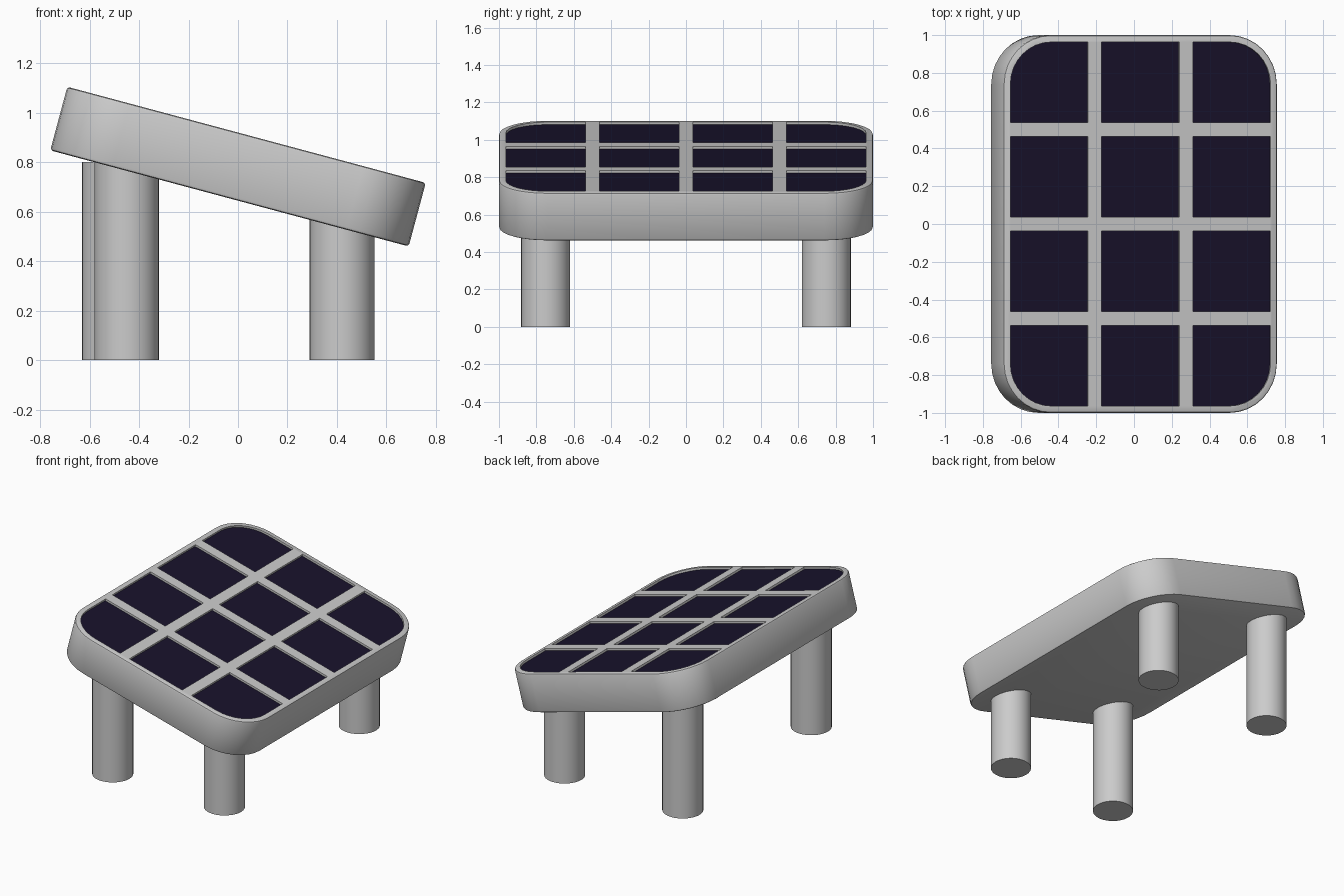
import bpy, bmesh, math

if "Cube" in bpy.data.objects:
    bpy.data.objects.remove(bpy.data.objects["Cube"])

TILT = math.radians(15)
CENTRE = (0, 0, 0.782)
HX, HY, HZ = 0.75, 1.0, 0.133     # half sizes of the slab
R = 0.26                          # slab corner radius
RIM, BAR, DEPTH = 0.037, 0.075, 0.015


def outline(x0, x1, y0, y1, radii, seg=8):
    """Rectangle outline with one radius per corner, counter-clockwise from x1,y1."""
    pts = []
    corners = [(x1, y1, -1, -1), (x0, y1, 1, -1), (x0, y0, 1, 1), (x1, y0, -1, 1)]
    for i, ((cx, cy, sx, sy), r) in enumerate(zip(corners, radii)):
        if r == 0:
            pts.append((cx, cy))
            continue
        for k in range(seg + 1):
            a = math.pi / 2 * (i + k / seg)
            pts.append((cx + sx * r + r * math.cos(a), cy + sy * r + r * math.sin(a)))
    return pts


def add_prism(bm, pts, z0, z1):
    face = bm.faces.new([bm.verts.new((x, y, z0)) for x, y in pts])
    ext = bmesh.ops.extrude_face_region(bm, geom=[face])
    verts = [g for g in ext["geom"] if isinstance(g, bmesh.types.BMVert)]
    bmesh.ops.translate(bm, verts=verts, vec=(0, 0, z1 - z0))


def tilted_object(name, bm):
    bmesh.ops.recalc_face_normals(bm, faces=bm.faces)
    me = bpy.data.meshes.new(name)
    bm.to_mesh(me)
    bm.free()
    ob = bpy.data.objects.new(name, me)
    ob.location = CENTRE
    ob.rotation_euler = (0, TILT, 0)
    bpy.context.collection.objects.link(ob)
    return ob


def smooth(ob):
    bpy.ops.object.select_all(action='DESELECT')
    ob.select_set(True)
    bpy.context.view_layer.objects.active = ob
    bpy.ops.object.shade_smooth_by_angle(angle=math.radians(30))


# Outlines of the 3 x 4 grid of cells, rounded at the slab corners
cells = []
xs = [-HX, -0.25, 0.25, HX]
ys = [-HY, -0.5, 0, 0.5, HY]
for i in range(3):
    for j in range(4):
        x0 = xs[i] + (RIM if i == 0 else BAR / 2)
        x1 = xs[i + 1] - (RIM if i == 2 else BAR / 2)
        y0 = ys[j] + (RIM if j == 0 else BAR / 2)
        y1 = ys[j + 1] - (RIM if j == 3 else BAR / 2)
        r = R - RIM
        radii = [r * (i == 2 and j == 3), r * (i == 0 and j == 3),
                 r * (i == 0 and j == 0), r * (i == 2 and j == 0)]
        cells.append(outline(x0, x1, y0, y1, radii))

# Tilted slab with softened rims
bm = bmesh.new()
add_prism(bm, outline(-HX, HX, -HY, HY, [R] * 4), -HZ, HZ)
bm.normal_update()
bmesh.ops.recalc_face_normals(bm, faces=bm.faces)
rims = [e for e in bm.edges if e.calc_face_angle() > 1]
bmesh.ops.bevel(bm, geom=rims, offset=0.012, segments=2, profile=0.5, affect='EDGES')
slab = tilted_object("panel_frame", bm)

# Cutter for the recessed pockets
bm = bmesh.new()
for pts in cells:
    add_prism(bm, pts, HZ - DEPTH, HZ + 0.05)
cutter = tilted_object("pocket_cutter", bm)
cutter.hide_render = True
cutter.display_type = 'WIRE'
mod = slab.modifiers.new("pockets", 'BOOLEAN')
mod.operation = 'DIFFERENCE'
mod.solver = 'EXACT'
mod.object = cutter
smooth(slab)

# Dark solar cells lying in the pockets
bm = bmesh.new()
for pts in cells:
    add_prism(bm, pts, HZ - DEPTH - 0.003, HZ - DEPTH + 0.001)
panel = tilted_object("solar_cells", bm)
mat = bpy.data.materials.new("dark_cell")
mat.diffuse_color = (0.009, 0.006, 0.024, 1)
mat.use_nodes = True
mat.node_tree.nodes["Principled BSDF"].inputs["Base Color"].default_value = mat.diffuse_color
panel.data.materials.append(mat)

# Four round legs, tall at the raised end
for name, x, y, h in [("tall_leg_front", -0.45, -0.75, 0.8),
                      ("tall_leg_back", -0.50, 0.75, 0.8),
                      ("short_leg_front", 0.42, -0.75, 0.6),
                      ("short_leg_back", 0.42, 0.75, 0.6)]:
    bpy.ops.mesh.primitive_cylinder_add(vertices=32, radius=0.131, depth=h,
                                        location=(x, y, h / 2))
    leg = bpy.context.object
    leg.name = name
    smooth(leg)

bpy.context.view_layer.update()
